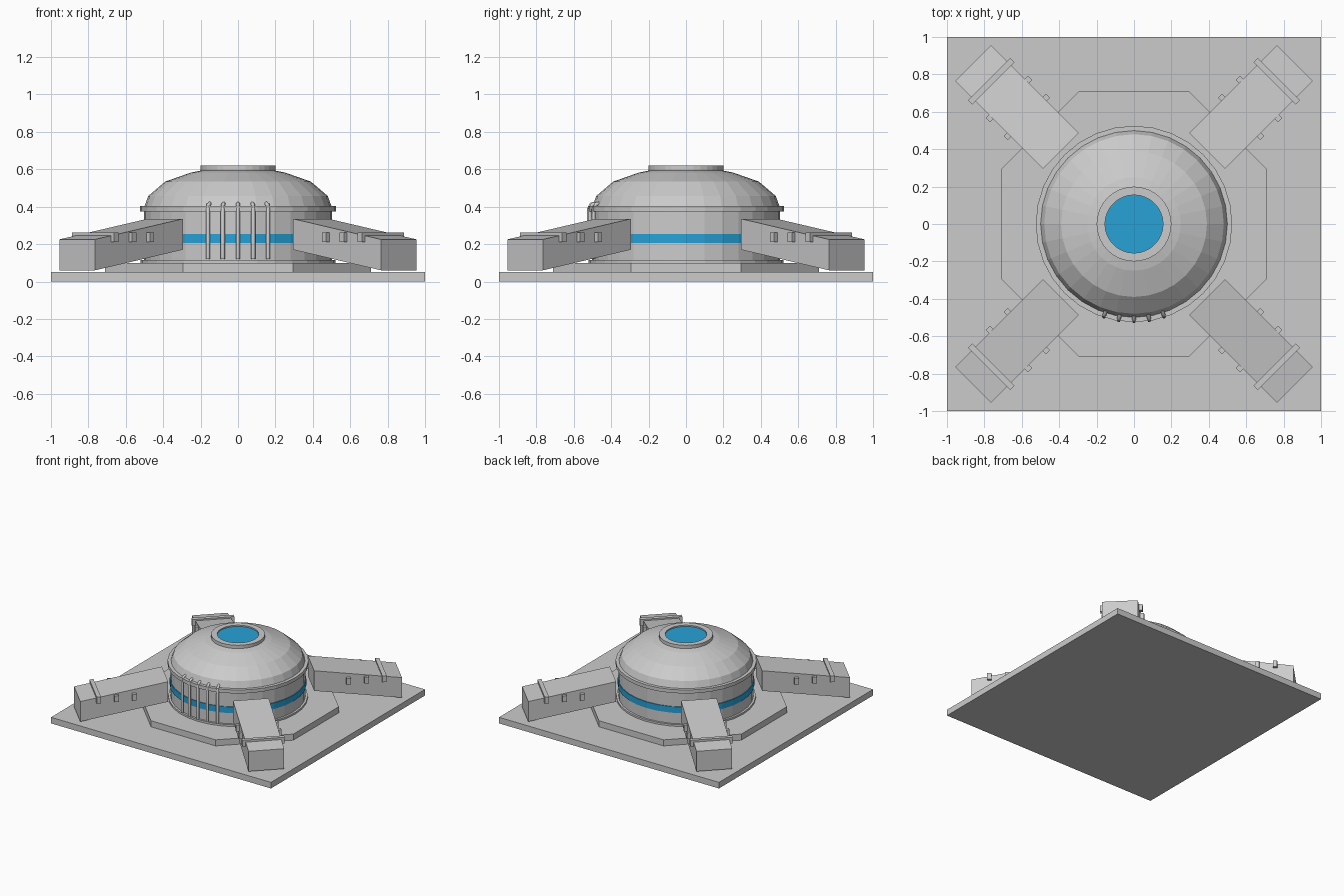
import bpy, bmesh
from math import pi, sin, cos, radians
from mathutils import Matrix, Vector

if "Cube" in bpy.data.objects:
    bpy.data.objects.remove(bpy.data.objects["Cube"])

blue = bpy.data.materials.new("blue_glass")
blue.diffuse_color = (0.02, 0.36, 0.68, 1)
blue.use_nodes = True
blue.node_tree.nodes["Principled BSDF"].inputs["Base Color"].default_value = blue.diffuse_color


def finish(bm, name, mat=None):
    bmesh.ops.recalc_face_normals(bm, faces=bm.faces)
    me = bpy.data.meshes.new(name)
    bm.to_mesh(me)
    bm.free()
    ob = bpy.data.objects.new(name, me)
    bpy.context.collection.objects.link(ob)
    if mat:
        me.materials.append(mat)
    return ob


def lathe(name, profile, sides=32, mat=None, closed=False, turn=0.0):
    """Revolve (radius, z) points; open profiles are capped at both ends."""
    bm = bmesh.new()
    rings = [[bm.verts.new((r * cos(turn + 2 * pi * i / sides),
                            r * sin(turn + 2 * pi * i / sides), z))
              for i in range(sides)] for r, z in profile]
    pairs = list(zip(rings, rings[1:]))
    if closed:
        pairs.append((rings[-1], rings[0]))
    else:
        bm.faces.new(rings[0])
        bm.faces.new(rings[-1])
    for a, b in pairs:
        for i in range(sides):
            j = (i + 1) % sides
            bm.faces.new((a[i], a[j], b[j], b[i]))
    return finish(bm, name, mat)


def prism(name, outline, half_width, angle):
    """Extrude a (radius, z) outline sideways, then turn it around z."""
    bm = bmesh.new()
    f = bm.faces.new([bm.verts.new((r, -half_width, z)) for r, z in outline])
    ext = bmesh.ops.extrude_face_region(bm, geom=[f])["geom"]
    bmesh.ops.translate(bm, vec=(0, 2 * half_width, 0),
                        verts=[v for v in ext if isinstance(v, bmesh.types.BMVert)])
    bm.transform(Matrix.Rotation(angle, 4, 'Z'))
    return finish(bm, name)


# Ground plate and octagonal plinth
prism("base_plate", [(-1, 0), (1, 0), (1, 0.05), (-1, 0.05)], 1, 0)
R = 0.71 / cos(pi / 8)
lathe("octagon_plinth", [(R, 0.04), (R, 0.1)], 8, turn=pi / 8)

# Drum with its rings and window band
lathe("drum", [(0.503, 0.09), (0.503, 0.39)])
lathe("lower_ring", [(0.52, 0.095), (0.52, 0.115)])
lathe("window_band", [(0.509, 0.205), (0.509, 0.255)], mat=blue)
lathe("upper_ring", [(0.525, 0.375), (0.525, 0.404)])

# Dome, top rim and skylight
lathe("dome", [(0.5, 0.39), (0.5, 0.402), (0.48, 0.457), (0.39, 0.534),
               (0.25, 0.583), (0.19, 0.595)])
lathe("skylight_rim", [(0.2, 0.585), (0.2, 0.62), (0.155, 0.62), (0.155, 0.585)],
      closed=True)
lathe("skylight", [(0.157, 0.59), (0.157, 0.61)], mat=blue)

# Four sloping buttresses, each crossed by three bars
for k in range(4):
    a = pi / 4 + k * pi / 2
    prism(f"buttress_{k + 1}", [(0.552, 0.17), (1.216, 0.06),
                                (1.216, 0.225), (0.552, 0.335)], 0.135, a)
    for n, r in enumerate((0.81, 0.945, 1.08)):
        prism(f"buttress_{k + 1}_bar_{n + 1}",
              [(r - 0.016, 0.21), (r + 0.016, 0.21),
               (r + 0.016, 0.262), (r - 0.016, 0.262)], 0.16, a)

# Five bent pipes on the front of the drum
for k in range(5):
    a = radians(-90 + 9 * (k - 2))
    cu = bpy.data.curves.new(f"front_pipe_{k + 1}", 'CURVE')
    cu.dimensions = '3D'
    cu.bevel_depth = 0.011
    cu.bevel_resolution = 1
    cu.use_fill_caps = True
    path = [(0.52, 0.12), (0.52, 0.385), (0.507, 0.413), (0.465, 0.422)]
    sp = cu.splines.new('POLY')
    sp.points.add(len(path) - 1)
    for p, (r, z) in zip(sp.points, path):
        p.co = (r * cos(a), r * sin(a), z, 1)
    bpy.context.collection.objects.link(bpy.data.objects.new(cu.name, cu))
